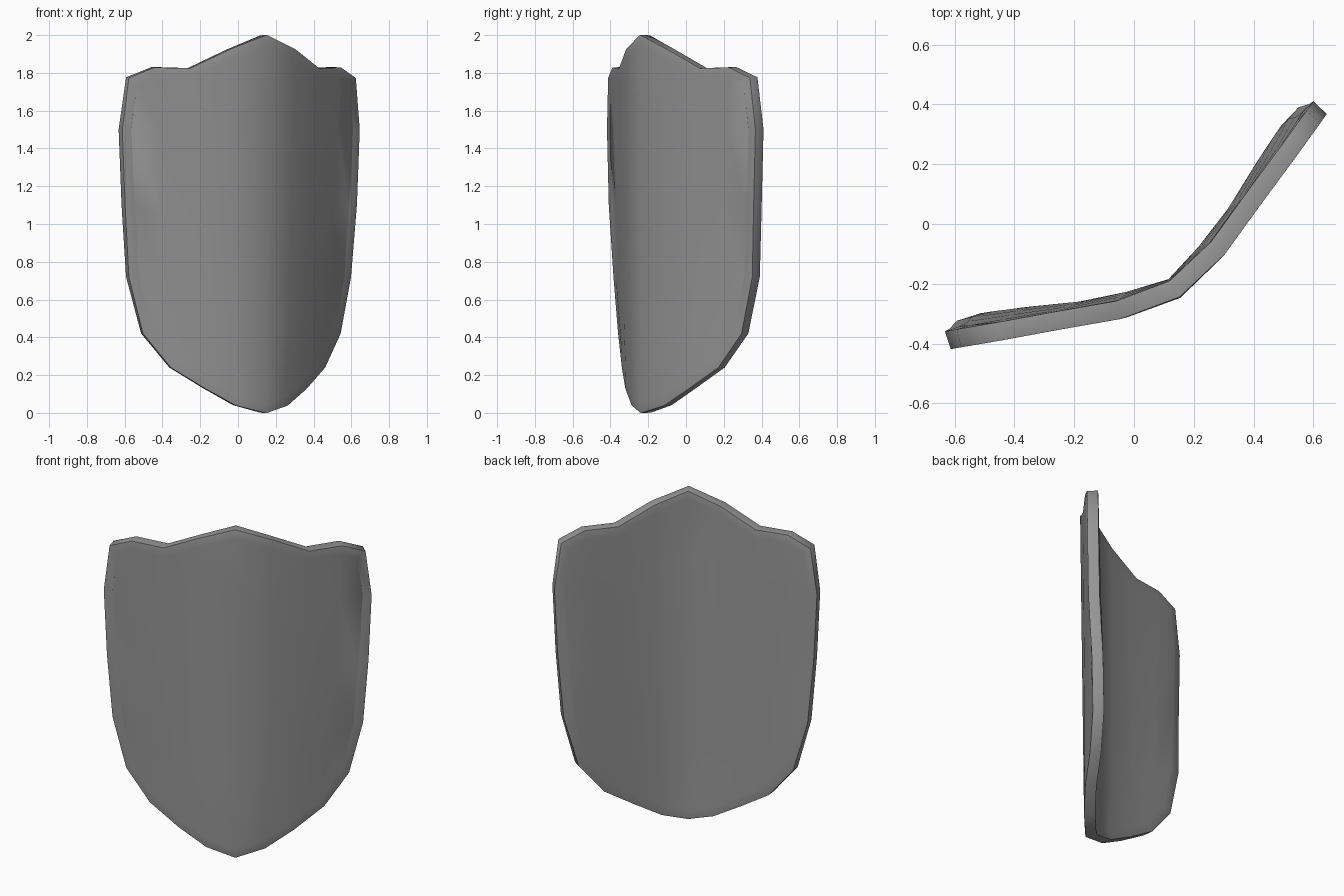
import bpy
import bmesh
from math import radians

if "Cube" in bpy.data.objects:
    bpy.data.objects.remove(bpy.data.objects["Cube"], do_unlink=True)

# Half outline as (sideways, forward, height), from the centre line outward
top = [(0, .256, 2), (.195, .217, 1.925), (.392, .137, 1.825),
       (.572, .066, 1.83), (.699, .014, 1.775)]
bottom = [(0, .25, 0), (.153, .208, .04), (.307, .151, .13),
          (.469, .071, .24), (.605, .01, .42)]
edge = [(.734, 0, 1.5), (.716, 0, 1.1), (.684, -.01, .72)]
rows = [0, .2, .5, .78, 1]

steel = bpy.data.materials.new("grey_steel")
steel.use_nodes = True
grey = (.3, .3, .3, 1)
steel.diffuse_color = grey
steel.node_tree.nodes["Principled BSDF"].inputs["Base Color"].default_value = grey

# Bent sheet through the middle of the shield
bm = bmesh.new()


def column(points, side):
    return [bm.verts.new((side * u, -v, z)) for u, v, z in points]


def between(a, b, t):
    return [p + (q - p) * t for p, q in zip(a, b)]


spans = [[between(a, b, t) for t in rows] for a, b in zip(top, bottom)]
columns = [column(s, -1) for s in reversed(spans[1:])] + [column(s, 1) for s in spans]
for left, right in zip(columns, columns[1:]):
    for i in range(len(rows) - 1):
        bm.faces.new((left[i], left[i + 1], right[i + 1], right[i]))

# Outer side edges, closed by a triangle at each corner
for side, inner in ((-1, columns[0]), (1, columns[-1])):
    outer = column(edge, side)
    bm.faces.new((inner[0], inner[1], outer[0]))
    bm.faces.new((inner[-2], inner[-1], outer[-1]))
    for i in range(2):
        bm.faces.new((inner[i + 1], inner[i + 2], outer[i + 1], outer[i]))

bmesh.ops.recalc_face_normals(bm, faces=bm.faces)
bmesh.ops.inset_region(bm, faces=bm.faces[:], thickness=.05,
                       use_boundary=True, use_even_offset=True)
for face in bm.faces:
    face.smooth = True

mesh = bpy.data.meshes.new("shield_plate")
bm.to_mesh(mesh)
bm.free()
mesh.materials.append(steel)
shield = bpy.data.objects.new("shield_plate", mesh)
bpy.context.collection.objects.link(shield)
shield.rotation_euler.z = radians(32)

# Plate thickness and rounded rim
solid = shield.modifiers.new("thickness", "SOLIDIFY")
solid.thickness = .062
solid.offset = 0
solid.use_even_offset = True
rim = shield.modifiers.new("rounded_rim", "BEVEL")
rim.width = .02
rim.segments = 3
rim.limit_method = 'ANGLE'
rim.angle_limit = radians(70)
